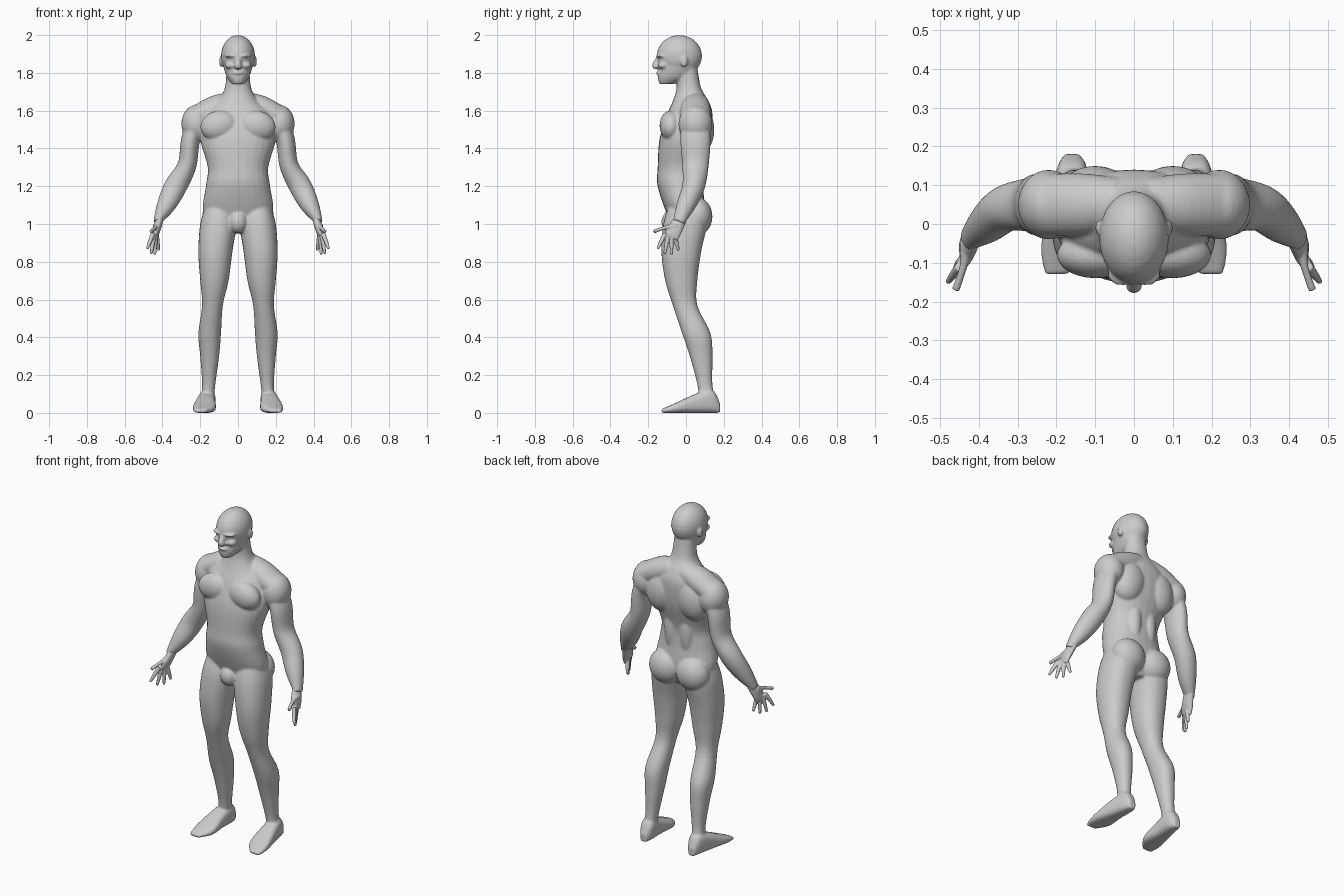
import bpy, bmesh, math
from mathutils import Vector, Matrix

default_cube = bpy.data.objects.get("Cube")
if default_cube:
    bpy.data.objects.remove(default_cube, do_unlink=True)

SIDES = 28
STEPS = 5


def make_material(name, colour):
    material = bpy.data.materials.new(name)
    material.use_nodes = True
    material.diffuse_color = colour
    shader = material.node_tree.nodes["Principled BSDF"]
    shader.inputs["Base Color"].default_value = colour
    return material


def spline_value(before, start, end, after, t):
    """Smooth curve through start and end, guided by their neighbours."""
    slope_in = (end - before) / 2
    slope_out = (after - start) / 2
    change = end - start
    square = 3 * change - 2 * slope_in - slope_out
    cube = slope_in + slope_out - 2 * change
    return start + t * (slope_in + t * (square + t * cube))


def smooth_rows(rows):
    """Fill in rows between the given rows along a smooth curve."""
    result = []
    last = len(rows) - 1
    for i in range(last):
        neighbours = [rows[max(i - 1, 0)], rows[i], rows[i + 1], rows[min(i + 2, last)]]
        for step in range(STEPS):
            t = step / STEPS
            result.append([spline_value(*values, t) for values in zip(*neighbours)])
    result.append(list(rows[last]))
    return result


def rounded(value, power):
    return math.copysign(abs(value) ** (2 / power), value)


def skin_rings(bm, rings, power):
    """Close a stack of rings, each a centre and two radius vectors."""
    loops = []
    for centre, across, deep in rings:
        loop = []
        for i in range(SIDES):
            angle = math.tau * i / SIDES
            point = centre + across * rounded(math.cos(angle), power)
            point += deep * rounded(math.sin(angle), power)
            loop.append(bm.verts.new(point))
        loops.append(loop)
    for lower, upper in zip(loops, loops[1:]):
        for i in range(SIDES):
            j = (i + 1) % SIDES
            bm.faces.new((lower[i], lower[j], upper[j], upper[i]))
    bm.faces.new(reversed(loops[0]))
    bm.faces.new(loops[-1])


def level_stack(bm, rows, power=2.2):
    """Level rows of height, front, back, inner side, outer side."""
    rings = []
    for height, front, back, inner, outer in smooth_rows(rows):
        centre = Vector(((inner + outer) / 2, (front + back) / 2, height))
        across = Vector(((outer - inner) / 2, 0, 0))
        deep = Vector((0, (back - front) / 2, 0))
        rings.append((centre, across, deep))
    skin_rings(bm, rings, power)


def centred_stack(bm, rows):
    """Level rows of height, front, back, half width."""
    level_stack(bm, [(height, front, back, -half, half) for height, front, back, half in rows])


def tube(bm, rows):
    """Rows of x, y, z, side radius, depth radius along a path."""
    rows = smooth_rows(rows)
    points = [Vector(row[:3]) for row in rows]
    last = len(points) - 1
    direction = (points[last] - points[0]).normalized()
    reference = Vector((1, 0, 0)) if abs(direction.y) > 0.8 else Vector((0, 1, 0))
    rings = []
    for i, (point, row) in enumerate(zip(points, rows)):
        tangent = (points[min(i + 1, last)] - points[max(i - 1, 0)]).normalized()
        deep = (reference - tangent * reference.dot(tangent)).normalized()
        across = tangent.cross(deep)
        rings.append((point, across * row[3], deep * row[4]))
    skin_rings(bm, rings, power=2)


def ball(bm, centre, radii, tilt=0):
    matrix = Matrix.Translation(centre) @ Matrix.Rotation(tilt, 4, 'Y') @ Matrix.Diagonal((*radii, 1))
    bmesh.ops.create_uvsphere(bm, u_segments=SIDES, v_segments=SIDES // 2, radius=1, matrix=matrix)


def mirror_copy(bm):
    geometry = bm.verts[:] + bm.edges[:] + bm.faces[:]
    copied = bmesh.ops.duplicate(bm, geom=geometry)["geom"]
    copied_verts = [item for item in copied if isinstance(item, bmesh.types.BMVert)]
    bmesh.ops.scale(bm, vec=(-1, 1, 1), verts=copied_verts)


def finish(bm, name, material, voxel, passes):
    """Fuse the overlapping volumes into one smooth surface."""
    bmesh.ops.recalc_face_normals(bm, faces=bm.faces)
    mesh = bpy.data.meshes.new(name)
    bm.to_mesh(mesh)
    bm.free()
    mesh.materials.append(material)
    obj = bpy.data.objects.new(name, mesh)
    bpy.context.collection.objects.link(obj)
    fuse = obj.modifiers.new("fuse", 'REMESH')
    fuse.mode = 'VOXEL'
    fuse.voxel_size = voxel
    fuse.use_smooth_shade = True
    soften = obj.modifiers.new("soften", 'SMOOTH')
    soften.iterations = passes


def add_leg(bm):
    level_stack(bm, [(1.1, -.09, .09, .03, .17), (1, -.12, .11, .01, .2), (.85, -.13, .08, .03, .21),
                     (.7, -.11, .06, .05, .2), (.57, -.07, .06, .08, .19), (.42, -.02, .13, .09, .21),
                     (.3, .02, .14, .1, .2), (.15, .06, .14, .12, .19), (.05, .07, .16, .13, .2)])
    # Foot from heel to toes, with the sole on the ground
    foot = [(.18, .16, .02, .05), (.14, .16, .04, .12), (.05, .17, .05, .1),
            (-.06, .18, .06, .05), (-.13, .2, .03, .02)]
    rings = []
    for y, x, half, height in smooth_rows(foot):
        rings.append((Vector((x, y, height / 2)), Vector((half, 0, 0)), Vector((0, 0, height / 2))))
    skin_rings(bm, rings, power=2.8)


def add_arm(bm):
    tube(bm, [(.2, .05, 1.58, .05, .07), (.25, .05, 1.45, .05, .08), (.27, .05, 1.31, .05, .07),
              (.33, .04, 1.2, .06, .06), (.38, 0, 1.1, .05, .05), (.43, -.04, 1.01, .02, .03)])
    # Shoulder cap and the slope up to the neck
    ball(bm, centre=(.22, .05, 1.53), radii=(.08, .09, .1))
    tube(bm, [(.03, .06, 1.64, .06, .06), (.12, .05, 1.61, .07, .08), (.23, .05, 1.56, .06, .08)])


def add_torso_muscles(bm):
    # Chest, shoulder blade, lower back and buttock
    ball(bm, centre=(.1, -.08, 1.52), radii=(.1, .06, .08), tilt=.2)
    ball(bm, centre=(.1, .07, 1.5), radii=(.1, .08, .13), tilt=-.2)
    ball(bm, centre=(.05, .04, 1.28), radii=(.05, .06, .17))
    ball(bm, centre=(.09, .06, 1.04), radii=(.1, .08, .1))


def add_face_side(bm):
    # Ear, cheekbone and brow
    ball(bm, centre=(.09, -.01, 1.86), radii=(.01, .02, .03))
    ball(bm, centre=(.04, -.12, 1.84), radii=(.03, .03, .02))
    ball(bm, centre=(.03, -.13, 1.89), radii=(.04, .03, .01))


def add_torso(bm):
    centred_stack(bm, [(.95, -.05, .06, .05), (1.05, -.1, .1, .18), (1.2, -.15, .09, .17),
                       (1.3, -.15, .09, .16), (1.45, -.14, .13, .2), (1.58, -.1, .14, .18),
                       (1.65, -.07, .12, .11), (1.72, -.05, .08, .07), (1.83, -.05, .06, .06)])
    # Smooth groin
    ball(bm, centre=(0, -.08, 1.01), radii=(.05, .05, .06))


def add_head(bm):
    # Skull, then jaw and face
    ball(bm, centre=(0, -.035, 1.89), radii=(.09, .12, .11))
    centred_stack(bm, [(1.74, -.14, -.07, .03), (1.78, -.15, .03, .06), (1.85, -.14, .07, .08),
                       (1.92, -.15, .08, .08)])
    # Nose and mouth
    tube(bm, [(0, -.14, 1.89, .01, .01), (0, -.16, 1.84, .02, .02), (0, -.15, 1.83, .02, .01)])
    ball(bm, centre=(0, -.14, 1.8), radii=(.03, .02, .01))


def add_hand(bm):
    # Palm and thumb
    tube(bm, [(.41, -.02, 1.04, .02, .03), (.43, -.06, .97, .02, .04), (.44, -.08, .93, .01, .04)])
    tube(bm, [(.43, -.05, .99, .02, .02), (.44, -.11, .98, .01, .01), (.46, -.17, .96, .01, .01)])
    # Four fingers fanned between the first and the last
    for i in range(4):
        spread = i / 3
        base = Vector((.45, -.11, .95)).lerp(Vector((.43, -.06, .94)), spread)
        tip = Vector((.48, -.15, .87)).lerp(Vector((.42, -.04, .86)), spread)
        tip.z -= .03 * math.sin(math.pi * spread)
        tube(bm, [(*base, .012, .012), (*base.lerp(tip, .5), .011, .011), (*tip, .007, .007)])


skin = make_material("plain grey", (.6, .6, .6, 1))

body = bmesh.new()
for add_side_part in (add_leg, add_arm, add_torso_muscles, add_face_side):
    add_side_part(body)
mirror_copy(body)
add_torso(body)
add_head(body)
finish(body, "body", skin, voxel=.006, passes=6)

hands = bmesh.new()
add_hand(hands)
mirror_copy(hands)
finish(hands, "hands", skin, voxel=.004, passes=2)
